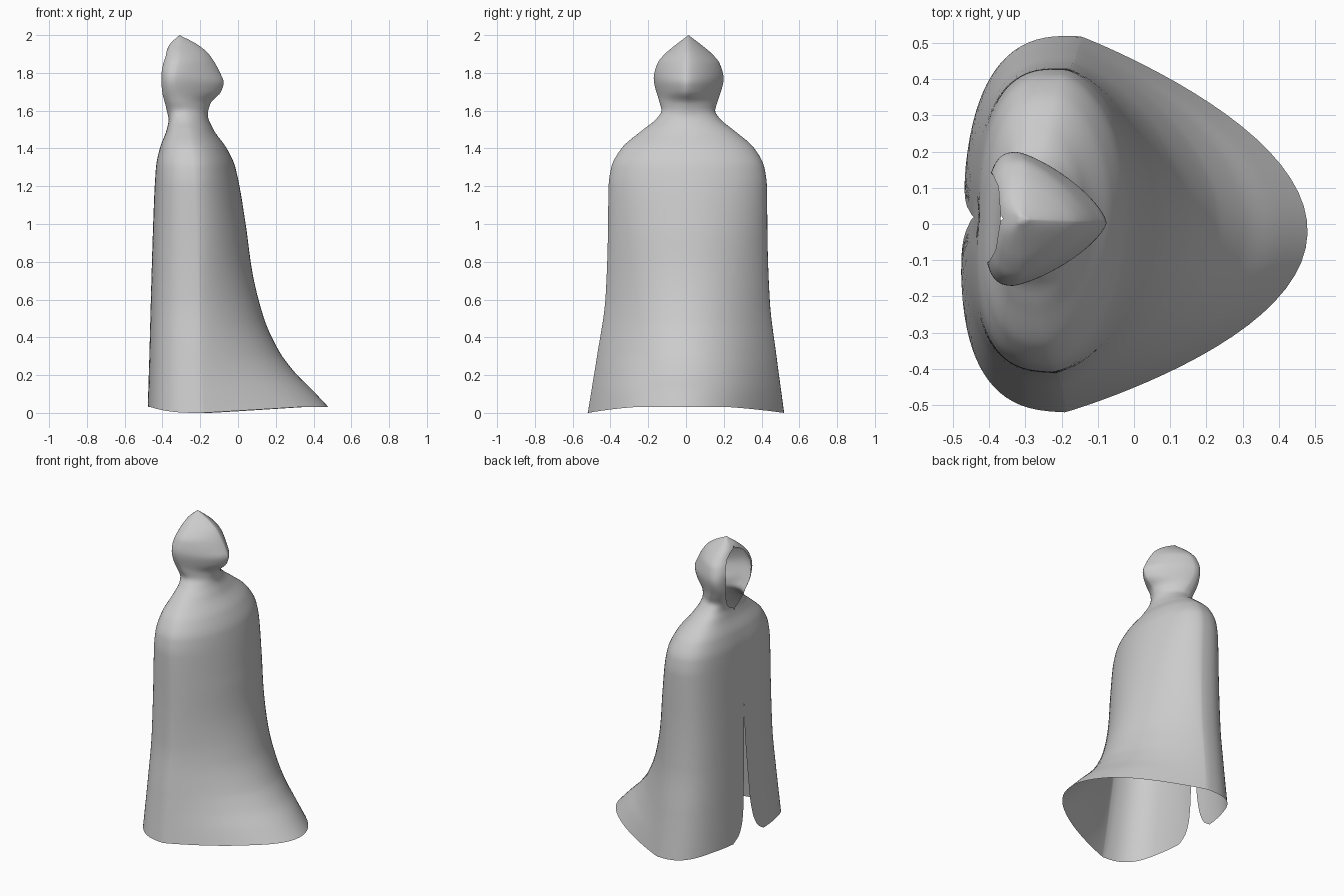
import bpy, bmesh, math

cube = bpy.data.objects.get("Cube")
if cube:
    bpy.data.objects.remove(cube, do_unlink=True)

RINGS, HALF = 160, 40

# Profiles as (height, value) keys; the opening faces -x and the train falls to +x
FRONT = [(0, -.475), (1, -.447), (1.3, -.432), (1.4, -.412), (1.5, -.376), (1.55, -.367),
         (1.62, -.388), (1.7, -.41), (1.8, -.412), (1.9, -.385), (1.95, -.362), (2, -.31)]
BACK = [(0, .48), (.1, .395), (.2, .305), (.35, .205), (.5, .138), (.75, .075), (1, .04),
        (1.3, -.015), (1.4, -.06), (1.5, -.13), (1.58, -.16), (1.64, -.145), (1.7, -.09),
        (1.75, -.076), (1.8, -.095), (1.9, -.155), (1.95, -.215), (2, -.31)]
WIDTH = [(0, .52), (.3, .475), (.6, .435), (.9, .423), (1.2, .419), (1.3, .405), (1.4, .352),
         (1.5, .238), (1.55, .175), (1.6, .142), (1.65, .155), (1.77, .185), (1.85, .165),
         (1.9, .125), (1.95, .066), (2, 0)]
WIDEST = [(0, -.17), (1.3, -.22), (1.55, -.27), (1.75, -.33), (1.9, -.31), (2, -.31)]
# Roundness of the back half along x and y
BACK_X = [(0, 1.9), (.6, 1.6), (1, 1.3), (1.3, 1.15), (1.55, 1.1), (1.7, 1.5), (2, 1.5)]
BACK_Y = [(0, 1), (1.3, 1), (1.55, 1.1), (1.7, 1.4), (2, 1.4)]
GAP = [(0, .15), (.05, .09), (.15, .05), (.3, .03), (.95, 0), (1.53, 0), (1.56, .05),
       (1.6, .08), (1.7, .12), (1.8, .125), (1.88, .095), (1.92, .05), (1.945, 0), (2, 0)]
FRONT_POWER = 2.8
TURN = -.042


def sample(keys, z):
    """Smooth curve through keys, with slopes limited so it never overshoots."""
    def slope(i):
        (a, u), (b, v) = keys[i], keys[i + 1]
        return (v - u) / (b - a)

    def tangent(i):
        if i == 0 or i == len(keys) - 1:
            return slope(min(i, len(keys) - 2))
        s, t = slope(i - 1), slope(i)
        return 2 * s * t / (s + t) if s * t > 0 else 0

    i = max(k for k in range(len(keys) - 1) if keys[k][0] <= z)
    (a, u), (b, v) = keys[i], keys[i + 1]
    d = b - a
    f = (z - a) / d
    g = 1 - f
    return (u * g * g * (1 + 2 * f) + v * f * f * (3 - 2 * f)
            + d * f * g * (g * tangent(i) - f * tangent(i + 1)))


def fade(z, low, high):
    return min(1, max(0, (high - z) / (high - low)))


def ring(z):
    """Points of one level, from one edge of the opening round the back to the other."""
    front, back, width, mid, back_x, back_y, gap = (
        sample(k, z) for k in (FRONT, BACK, WIDTH, WIDEST, BACK_X, BACK_Y, GAP))
    start = 0
    if gap > 0 and width > 0:
        start = math.asin(min(1, gap / width) ** (FRONT_POWER / 2))
    points = []
    for i in range(-HALF, HALF + 1):
        side = 1 if i < 0 else -1
        t = math.pi - (math.pi - start) * abs(i) / HALF
        c, s = math.cos(t), max(0, math.sin(t))
        if c > 0:
            x = mid + (front - mid) * c ** (2 / FRONT_POWER)
            y = side * width * s ** (2 / FRONT_POWER)
            # Panels roll inward beside the front seam
            x += .008 * fade(z, 1.2, 1.4) * math.exp(-(y / .05) ** 2)
        else:
            x = mid + (back - mid) * (-c) ** back_x
            y = side * width * s ** back_y
        # Hem rises slightly at the front and the train, and drifts to one side
        lift = .03 * min(1, c * c / .75) * fade(z, 0, .3)
        points.append((x * math.cos(TURN) - y * math.sin(TURN),
                       x * math.sin(TURN) + y * math.cos(TURN) - .008 * fade(z, 0, .6),
                       z + lift))
    return points


# Cloak with hood: one thin cloth surface
bm = bmesh.new()
rows = [[bm.verts.new(p) for p in ring(2 * r / RINGS)] for r in range(RINGS + 1)]
for low, high in zip(rows, rows[1:]):
    for i in range(2 * HALF):
        bm.faces.new((low[i + 1], low[i], high[i], high[i + 1]))
bmesh.ops.remove_doubles(bm, verts=bm.verts, dist=.0005)
bmesh.ops.recalc_face_normals(bm, faces=bm.faces)
rearmost = max(bm.faces, key=lambda f: f.calc_center_median().x)
if rearmost.normal.x < 0:
    bmesh.ops.reverse_faces(bm, faces=bm.faces)

mesh = bpy.data.meshes.new("hooded_cloak")
bm.to_mesh(mesh)
bm.free()
cloak = bpy.data.objects.new("hooded_cloak", mesh)
bpy.context.collection.objects.link(cloak)

# Plain grey cloth
cloth = bpy.data.materials.new("grey_cloth")
cloth.use_nodes = True
colour = (.6, .6, .6, 1)
cloth.diffuse_color = colour
cloth.node_tree.nodes["Principled BSDF"].inputs["Base Color"].default_value = colour
mesh.materials.append(cloth)

bpy.context.view_layer.objects.active = cloak
cloak.select_set(True)
bpy.ops.object.shade_smooth_by_angle(angle=math.radians(50))
